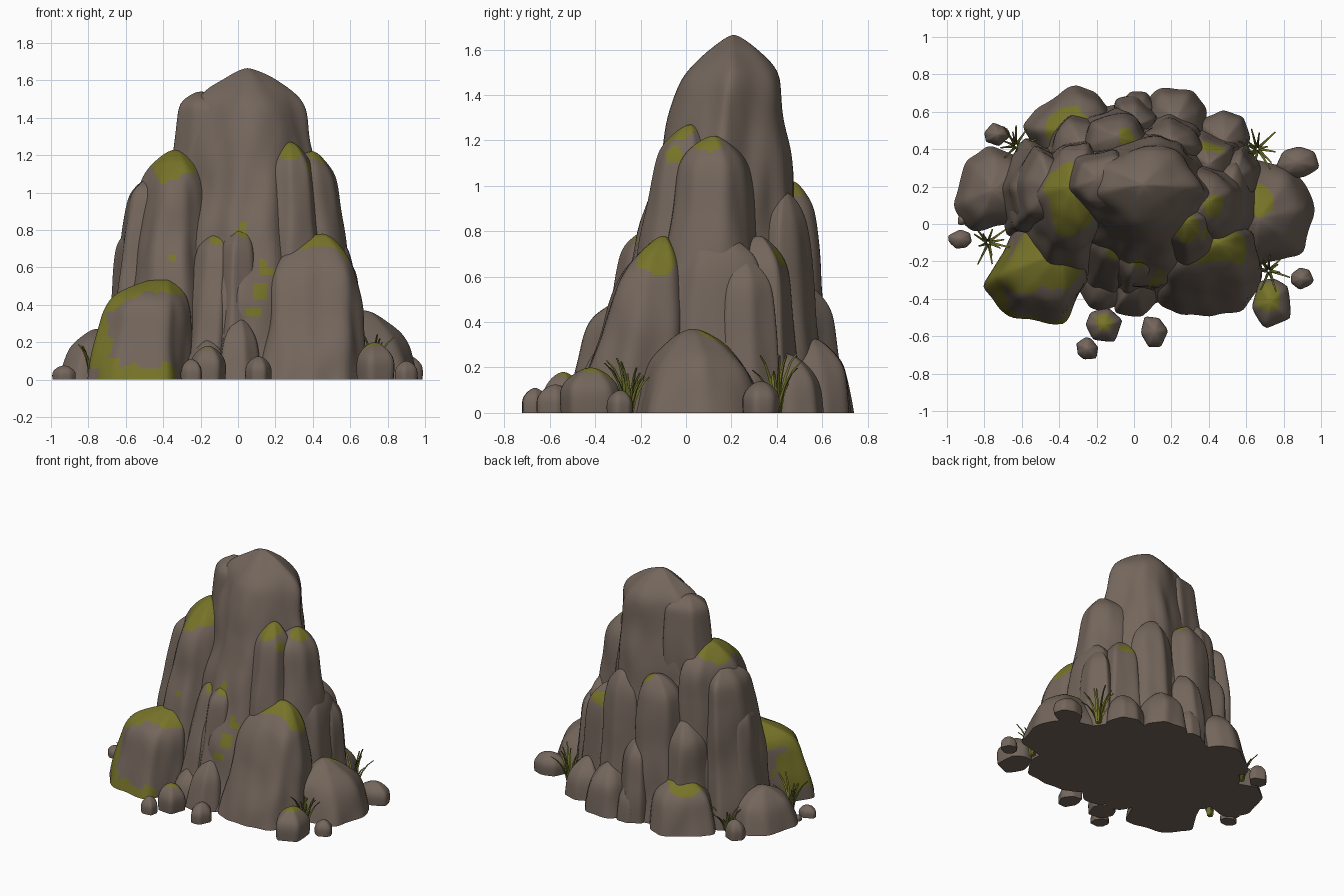
import bpy, bmesh, math, random
from mathutils import Vector, noise

if "Cube" in bpy.data.objects:
    bpy.data.objects.remove(bpy.data.objects["Cube"])


def material(name, rgb):
    m = bpy.data.materials.new(name)
    m.diffuse_color = (*rgb, 1)
    m.use_nodes = True
    m.node_tree.nodes["Principled BSDF"].inputs["Base Color"].default_value = m.diffuse_color
    return m


ROCK = material("brown_rock", (0.172, 0.132, 0.106))
MOSS = material("olive_moss", (0.185, 0.175, 0.022))
LEAF = material("green_grass", (0.14, 0.15, 0.025))

# moss on ledges: x, y, z, radius
LEDGES = [
    (-.36, .02, 1.17, .13), (-.35, .20, 1.19, .13), (.28, -.03, 1.25, .09),
    (.43, .10, 1.18, .06), (-.64, -.20, .48, .18), (-.40, -.22, .52, .14),
    (.33, -.14, .70, .08), (.45, -.10, .76, .10), (.58, -.10, .70, .11),
    (-.10, -.18, .80, .07), (.03, -.18, .82, .08), (-.38, .52, .35, .13),
    (.66, .15, .35, .11), (.42, .45, .70, .08), (.70, -.38, .19, .09),
    (-.02, .47, 1.0, .06), (-.16, -.52, .17, .05)]
# moss on steep walls
WALLS = [
    (-.77, -.22, .25, .17), (-.75, -.38, .15, .09), (-.70, -.46, .05, .08), (-.58, -.52, .02, .07),
    (-.46, -.53, .01, .06), (-.36, -.53, .04, .06), (.13, -.30, .48, .05),
    (.14, -.26, .60, .04), (.07, -.36, .36, .04), (.37, -.05, 1.13, .04), (.82, .2, .02, .06)]


def finish(name, bm, mats):
    me = bpy.data.meshes.new(name)
    bm.to_mesh(me)
    bm.free()
    ob = bpy.data.objects.new(name, me)
    bpy.context.collection.objects.link(ob)
    for m in mats:
        me.materials.append(m)
    return ob


def mossy(f, c):
    rag = 1 + .3 * noise.noise(c * 12)
    hit = lambda patches: any((c - Vector(m[:3])).length < m[3] * rag for m in patches)
    return (f.normal.z > .33 and hit(LEDGES)) or (f.normal.z > -.2 and hit(WALLS))


seed_count = 0


def rock(name, base, top, h, cap, tip=None, sides=72, rings=46, blunt=.55):
    """Faceted column between two boxes (x0, x1, y0, y1); the sloping cap ends at the tip (x, y)."""
    global seed_count
    seed_count += 1
    rnd = random.Random(seed_count * 7)
    # outline: soft intersection of randomly turned planes
    k = rnd.choice((6, 7, 8))
    start = rnd.random() * 6
    planes = [(start + (i + rnd.uniform(-.25, .25)) * math.tau / k, rnd.uniform(.85, 1.05))
              for i in range(k)]
    outline = []
    for i in range(sides):
        a = math.tau * i / sides
        s = sum((max(0, math.cos(a - b)) / d) ** 18 for b, d in planes)
        r = s ** (-1 / 18)
        outline.append((r * math.cos(a), r * math.sin(a)))
    xs, ys = zip(*outline)
    fit = lambda v, lo, hi: 2 * (v - lo) / (hi - lo) - 1
    outline = [(fit(x, min(xs), max(xs)), fit(y, min(ys), max(ys))) for x, y in outline]
    off = Vector((seed_count * 3.7, seed_count * 1.3, 0))
    tip = tip or ((top[0] + top[1]) / 2, (top[2] + top[3]) / 2)
    bm = bmesh.new()
    loops = []
    for j in range(rings):
        t = 1 - (1 - j / rings) ** 1.7
        g = ((1 - t) * h / cap) ** blunt
        w = (1 + g ** -8) ** (-1 / 8)
        x0, x1, y0, y1 = (b + (c - b) * t for b, c in zip(base, top))
        cx, cy = (x0 + x1) / 2, (y0 + y1) / 2
        mx, my = tip[0] + (cx - tip[0]) * w, tip[1] + (cy - tip[1]) * w
        loop = []
        for u, v in outline:
            dx, dy = u * w * (x1 - x0) / 2, v * w * (y1 - y0) / 2
            q = Vector((mx + dx, my + dy, t * h))
            f = (1 + .08 * noise.noise(q * 3.5 + off)
                 + .06 * noise.noise(Vector((q.x * 10, q.y * 10, q.z * 3)) + off))
            loop.append(bm.verts.new((mx + dx * f, my + dy * f, t * h)))
        loops.append(loop)
    peak = bm.verts.new((*tip, h))
    for i in range(sides):
        n = (i + 1) % sides
        for a, b in zip(loops, loops[1:]):
            bm.faces.new((a[i], a[n], b[n], b[i])).smooth = True
        bm.faces.new((loops[-1][i], loops[-1][n], peak)).smooth = True
    bm.faces.new(loops[0][::-1])
    bm.normal_update()
    for f in bm.faces:
        f.material_index = int(mossy(f, f.calc_center_median()))
    return finish(name, bm, (ROCK, MOSS))


# central peak and its upper slab
rock("main_peak", (-.48, .57, -.43, .57), (-.21, .33, .03, .40), 1.665, .17, (.05, .21), 80, 56, .65)
rock("peak_left_slab", (-.52, .0, -.05, .5), (-.31, .0, .10, .36), 1.54, .07, (-.20, .24))
# left shoulder
rock("left_shoulder", (-.67, -.06, -.36, .48), (-.51, -.12, -.06, .42), 1.23, .16, (-.33, .20))
rock("left_rear_slab", (-.72, -.2, -.12, .46), (-.57, -.28, .02, .38), 1.09, .10, (-.45, .2))
rock("left_outer_slab", (-.73, -.4, -.08, .36), (-.64, -.44, .03, .3), .82, .10)
# right shoulder
rock("right_shoulder", (.2, .69, -.2, .38), (.22, .50, -.02, .28), 1.22, .12, (.40, .12))
rock("right_shoulder_front", (.1, .54, -.36, .2), (.2, .38, -.1, .12), 1.27, .11, (.28, .02))
rock("right_middle_slab", (.33, .69, -.14, .38), (.4, .59, -.04, .3), .80, .12)
rock("right_low_slab", (.4, .69, .08, .43), (.46, .63, .13, .38), .68, .12)
# front columns and boulders
rock("front_center_column", (-.14, .14, -.42, .0), (-.08, .1, -.27, .0), .82, .10, (.02, -.14))
rock("front_left_column", (-.32, -.02, -.42, .0), (-.22, .0, -.2, .05), .80, .10)
rock("front_right_boulder", (.06, .68, -.49, .05), (.17, .62, -.24, .02), .78, .16, (.45, -.1))
rock("front_left_boulder", (-.80, -.24, -.54, .0), (-.70, -.26, -.40, -.04), .545, .13, (-.38, -.15))
rock("front_foot", (-.11, .12, -.49, -.2), (-.08, .1, -.43, -.2), .33, .12)
rock("front_left_foot", (-.3, -.03, -.46, -.2), (-.25, -.07, -.42, -.2), .22, .1)
# side boulders
rock("right_boulder", (.48, .98, -.24, .33), (.54, .88, -.16, .25), .37, .17, (.67, .03))
rock("left_boulder", (-.96, -.55, -.04, .42), (-.88, -.55, .02, .36), .27, .11, (-.76, .18))
# back columns and boulders
rock("back_left_column", (-.32, .12, .2, .64), (-.24, .06, .3, .56), 1.02, .12, (-.09, .47))
rock("back_right_column", (.0, .42, .2, .61), (.08, .34, .3, .53), .97, .13, (.2, .44))
rock("back_right_side_column", (.25, .58, .12, .51), (.3, .5, .2, .44), .78, .13)
rock("back_left_low_column", (-.48, -.06, .25, .62), (-.42, -.14, .3, .54), .72, .13)
rock("back_center_low_column", (-.13, .14, .4, .69), (-.1, .11, .42, .64), .56, .12)
rock("back_left_boulder", (-.59, -.06, .3, .74), (-.53, -.09, .32, .67), .36, .13, (-.3, .5))
rock("back_right_low_boulder", (.06, .38, .4, .73), (.09, .35, .4, .70), .33, .13)
rock("back_center_foot", (-.1, .12, .5, .71), (-.08, .1, .5, .68), .27, .12)
rock("back_right_boulder", (.34, .62, .28, .61), (.37, .59, .3, .58), .26, .12)

# loose stones: x, y, half width, half depth, height
for i, (x, y, a, b, h) in enumerate([
        (-.93, -.08, .07, .055, .075), (-.92, .02, .025, .03, .04), (-.73, .48, .08, .07, .13),
        (.875, .33, .125, .09, .14), (.90, -.29, .07, .065, .10), (.73, -.42, .115, .145, .20),
        (-.16, -.54, .105, .095, .18), (-.25, -.665, .065, .065, .11), (.11, -.575, .077, .09, .125)]):
    rock(f"loose_stone_{i + 1}", (x - a * .88, x + a * .88, y - b * .88, y + b * .88),
         (x - a, x + a, y - b, y + b), h, h * .5, None, 36, 18)


def grass(name, x, y, h, seed):
    """Tuft of thin three-sided blades that bend outwards."""
    rnd = random.Random(seed)
    bm = bmesh.new()
    for i in range(12):
        a = i * 2.4 + rnd.uniform(-.3, .3)
        reach, tall = rnd.uniform(.04, .12), h * rnd.uniform(.5, 1)
        d = Vector((math.cos(a), math.sin(a), 0))
        side = Vector((-d.y, d.x, 0))
        prev = None
        for j in range(5):
            t = j / 4
            c = Vector((x, y, 0)) + d * (.012 + reach * t ** 1.5) + Vector((0, 0, tall * (t * 1.3 - .3 * t ** 3)))
            r = .011 * (1 - .55 * t)
            ring = [bm.verts.new(c + v * r) for v in (side, -side * .5 + d * .8, -side * .5 - d * .8)]
            if prev:
                for s in range(3):
                    n = (s + 1) % 3
                    bm.faces.new((prev[s], prev[n], ring[n], ring[s])).material_index = int(i % 3 == 0)
            prev = ring
        bm.faces.new(prev)
    bmesh.ops.recalc_face_normals(bm, faces=bm.faces)
    finish(name, bm, (LEAF, MOSS))


grass("grass_left_front", -.78, -.10, .25, 1)
grass("grass_left_back", -.63, .42, .22, 2)
grass("grass_right_back", .66, .40, .27, 3)
grass("grass_right_front", .72, -.25, .25, 4)
